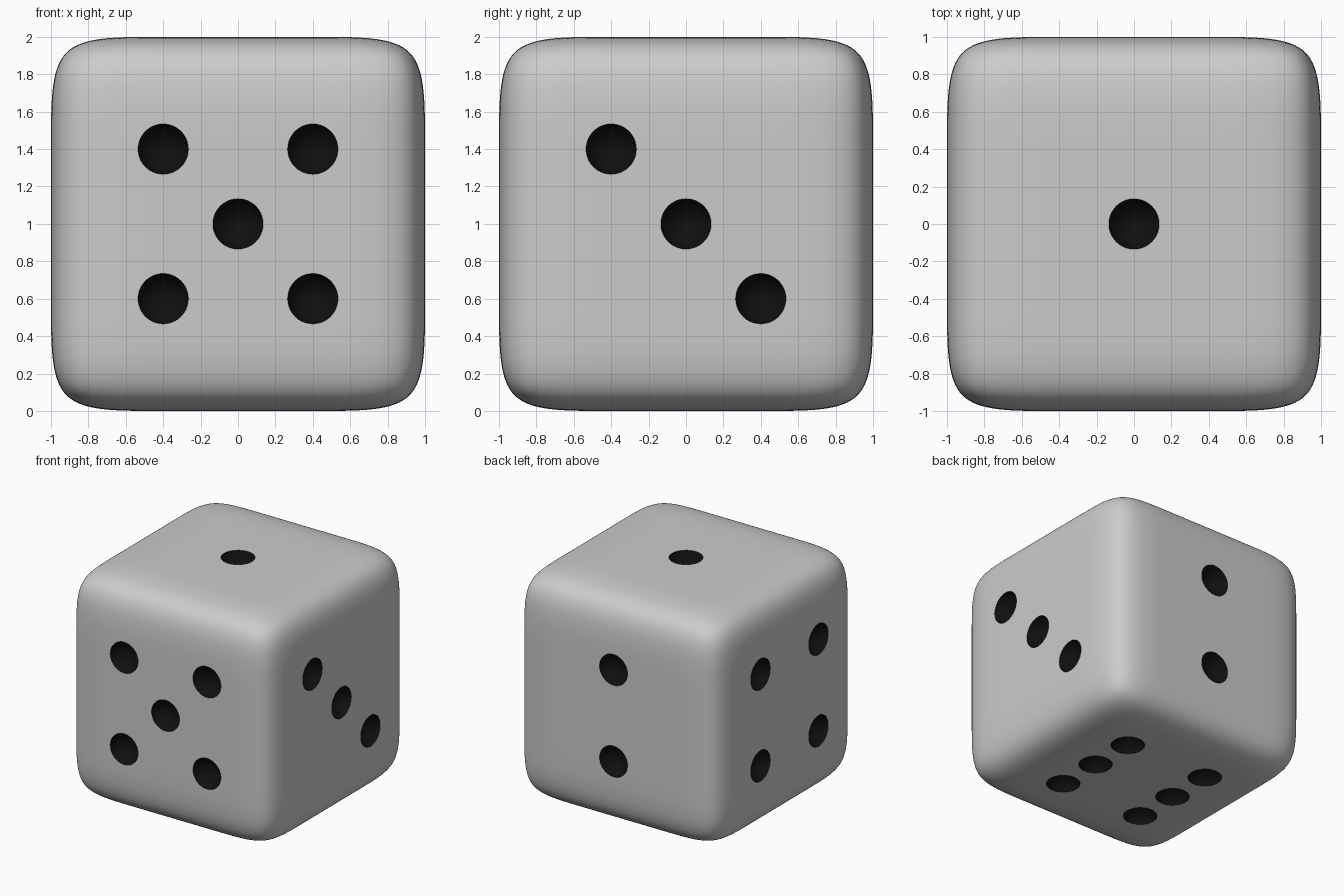
import bpy, bmesh, math
from mathutils import Matrix, Vector

if "Cube" in bpy.data.objects:
    bpy.data.objects.remove(bpy.data.objects["Cube"])

grey = bpy.data.materials.new("die_grey")
grey.diffuse_color = (0.8, 0.8, 0.8, 1)
grey.use_nodes = True
grey.node_tree.nodes["Principled BSDF"].inputs["Base Color"].default_value = grey.diffuse_color
black = bpy.data.materials.new("pip_black")
black.diffuse_color = (0.005, 0.005, 0.005, 1)
black.use_nodes = True
black.node_tree.nodes["Principled BSDF"].inputs["Base Color"].default_value = black.diffuse_color

# Die body: cube with support loops, softened by subdivision
LOOP = 0.5
bm = bmesh.new()
bmesh.ops.create_cube(bm, size=2)
for axis in range(3):
    for s in (-LOOP, LOOP):
        n = Vector((0, 0, 0))
        n[axis] = 1
        bmesh.ops.bisect_plane(bm, geom=bm.verts[:] + bm.edges[:] + bm.faces[:],
                               plane_co=n * s, plane_no=n)
bmesh.ops.translate(bm, verts=bm.verts, vec=(0, 0, 1))
mesh = bpy.data.meshes.new("die_body")
bm.to_mesh(mesh)
bm.free()
body = bpy.data.objects.new("die_body", mesh)
bpy.context.collection.objects.link(body)
mesh.materials.append(grey)
sub = body.modifiers.new("round", 'SUBSURF')
sub.levels = sub.render_levels = 4

# Pips per face as (u, v) positions, with the face's normal, u and v axes
P = 0.4
faces = [
    ((0, -1, 0), (1, 0, 0), (0, 0, 1), [(-P, P), (P, P), (0, 0), (-P, -P), (P, -P)]),
    ((0, 1, 0), (1, 0, 0), (0, 0, 1), [(0, P), (0, -P)]),
    ((1, 0, 0), (0, 1, 0), (0, 0, 1), [(-P, P), (0, 0), (P, -P)]),
    ((-1, 0, 0), (0, 1, 0), (0, 0, 1), [(-P, P), (P, P), (-P, -P), (P, -P)]),
    ((0, 0, 1), (1, 0, 0), (0, 1, 0), [(0, 0)]),
    ((0, 0, -1), (1, 0, 0), (0, 1, 0), [(x, y) for x in (-P, P) for y in (-P, 0, P)]),
]

# Pip cutter: one sphere per pip, sunk into the face as a round dimple
RIM, DEPTH = 0.135, 0.1
R = (RIM ** 2 + DEPTH ** 2) / (2 * DEPTH)
bm = bmesh.new()
for n, u, v, spots in faces:
    n, u, v = Vector(n), Vector(u), Vector(v)
    turn = Vector((0, 0, 1)).rotation_difference(n).to_matrix().to_4x4()
    for a, b in spots:
        c = Vector((0, 0, 1)) + n * (1 + R - DEPTH) + u * a + v * b
        bmesh.ops.create_uvsphere(bm, u_segments=40, v_segments=24, radius=R,
                                  matrix=Matrix.Translation(c) @ turn)
for f in bm.faces:
    f.smooth = True
cm = bpy.data.meshes.new("pip_cutter")
bm.to_mesh(cm)
bm.free()
cm.materials.append(black)
cutter = bpy.data.objects.new("pip_cutter", cm)
bpy.context.collection.objects.link(cutter)
cutter.hide_render = True

cut = body.modifiers.new("pips", 'BOOLEAN')
cut.operation = 'DIFFERENCE'
cut.solver = 'EXACT'
cut.material_mode = 'TRANSFER'
cut.object = cutter

# Bake the modifiers and drop the cutter
bpy.context.view_layer.objects.active = body
body.select_set(True)
for m in ("round", "pips"):
    bpy.ops.object.modifier_apply(modifier=m)
bpy.data.objects.remove(cutter)
bpy.ops.object.select_all(action='DESELECT')
body.select_set(True)
bpy.ops.object.shade_smooth_by_angle(angle=math.radians(35))
